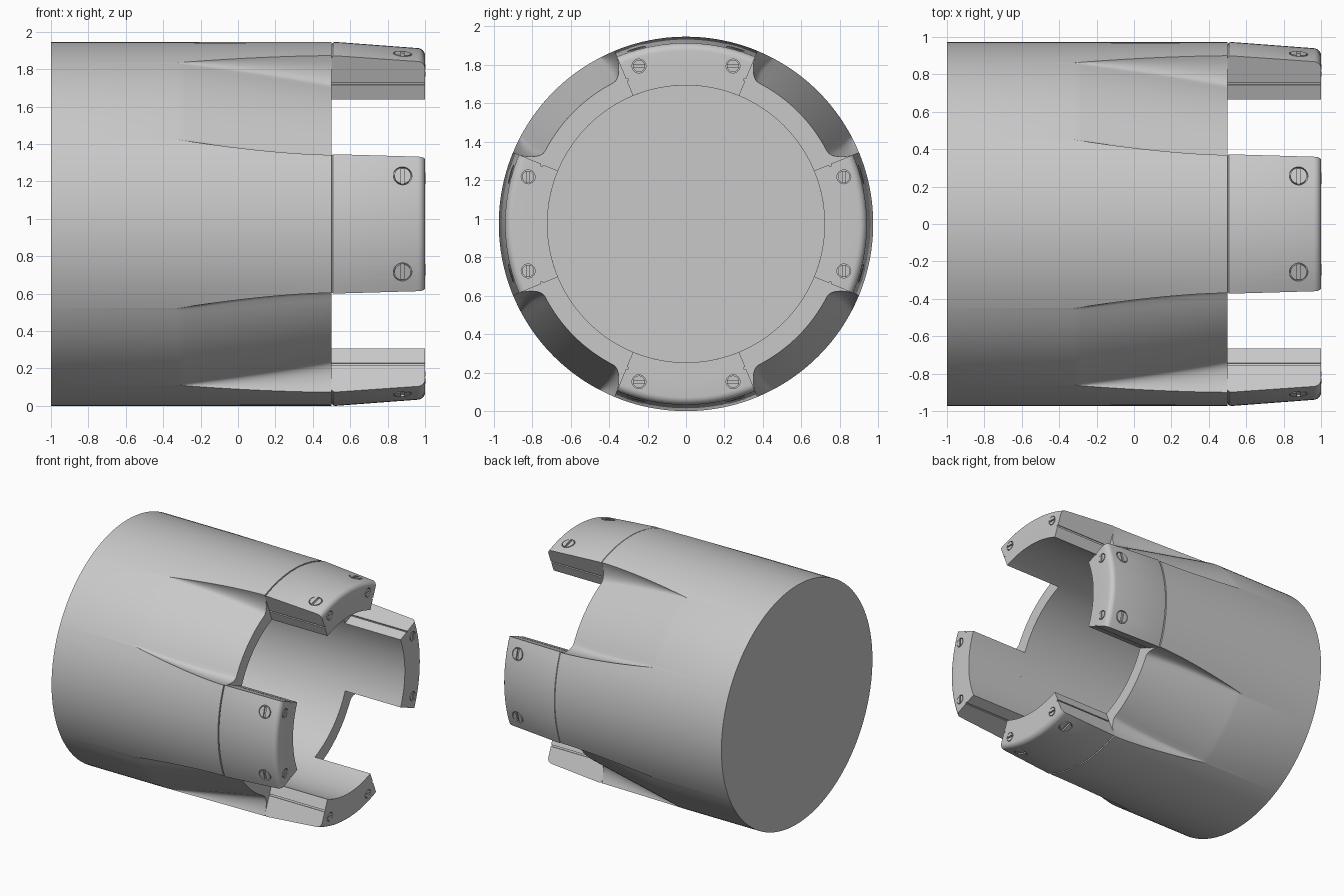
import bpy, bmesh
from math import sin, cos, pi, radians, acos
from mathutils import Matrix, Vector

cube = bpy.data.objects.get("Cube")
if cube:
    bpy.data.objects.remove(cube, do_unlink=True)

R, BORE, LIP = 0.9725, 0.72, 0.5      # outer radius, bore radius, body front plane
HALF = radians(22.5)                  # half angle of a jaw

grey = bpy.data.materials.new("plain_grey")
grey.use_nodes = True
grey.diffuse_color = (0.58, 0.58, 0.58, 1)
grey.node_tree.nodes["Principled BSDF"].inputs["Base Color"].default_value = (0.58, 0.58, 0.58, 1)


def polar(x, r, t):
    return Vector((x, r * sin(t), r * cos(t)))


def to_mesh(bm, name):
    bmesh.ops.recalc_face_normals(bm, faces=bm.faces)
    me = bpy.data.meshes.new(name)
    bm.to_mesh(me)
    bm.free()
    me.materials.append(grey)
    return me


def place(me, name, turn=0):
    me.shade_smooth()
    me.set_sharp_from_angle(angle=radians(30))
    ob = bpy.data.objects.new(name, me)
    ob.location.z = R
    ob.rotation_euler.x = turn
    bpy.context.collection.objects.link(ob)
    return ob


def skin(bm, rows, closed):
    """Bridge rows of points with quads and cap both ends."""
    vs = [[bm.verts.new(p) for p in row] for row in rows]
    n = len(vs[0])
    for a, b in zip(vs, vs[1:]):
        for i in range(n if closed else n - 1):
            j = (i + 1) % n
            bm.faces.new((a[i], a[j], b[j], b[i]))
    bm.faces.new(vs[0])
    bm.faces.new(vs[-1])


# Body: hollow cylinder with four tapering scoops between the jaws
def scoop_row(x):
    u = max(0.0, (x + 0.32) / (LIP + 0.32))
    depth = 0.148 * u
    edge = radians(27.6 - 5.3 * (1 - (1 - u) ** 1.6))
    fillet = radians(1 + 4 * u)
    half = [(edge * i / 8, 0) for i in range(8)]
    for i in range(9):
        p = pi / 2 * i / 8
        half.append((edge + fillet * (1 - cos(p)), depth * sin(p)))
    start = edge + fillet
    half += [(start + (pi / 4 - start) * i / 8, depth) for i in range(1, 9)]
    quarter = half + [(pi / 2 - a, d) for a, d in half[-2:0:-1]]
    return [(a + k * pi / 2, R - d) for k in range(4) for a, d in quarter]


stations = [-1, -0.32] + [-0.32 + 0.82 * i / 20 for i in range(1, 21)]
rows = [[polar(x, r, a) for a, r in scoop_row(x)] for x in stations]
angles = [a for a, r in scoop_row(LIP)]
rows += [[polar(x, BORE, a) for a in angles] for x in (LIP, -0.85)]
bm = bmesh.new()
skin(bm, rows, True)
place(to_mesh(bm, "body"), "body")


# Jaw: inner liner, side groove and tapered outer cover, swept round the axis
def sweep(bm, profile, half, steps=20):
    cols = []
    for i in range(steps + 1):
        t = -half + 2 * half * i / steps
        cols.append([polar(x, r, t) for x, r in profile])
    skin(bm, cols, True)


def slab(r0, r1):
    return [(LIP, r0), (1, r0), (1, r1), (LIP, r1)]


nose = [(0.96 + 0.04 * sin(pi / 2 * i / 6), 0.9 + 0.04 * cos(pi / 2 * i / 6)) for i in range(7)]
cover_profile = [(LIP, 0.816), (1, 0.816)] + nose[::-1] + [(0.52, 0.973), (0.508, 0.97), (LIP, 0.958)]

bm = bmesh.new()
sweep(bm, slab(BORE, 0.804), HALF)
sweep(bm, slab(0.8, 0.82), HALF - 0.012)
liner_mesh = to_mesh(bm, "jaw_liner")
bm = bmesh.new()
sweep(bm, cover_profile, HALF)
cover_mesh = to_mesh(bm, "jaw_cover")

# Screw frames: local z points out of the surface
spots = []
for s in (-1, 1):
    t = s * radians(15.8)
    tilt = Matrix.Rotation(radians(4), 4, 'Y')
    spots.append((Matrix.Translation(polar(0.88, 0.946, t)) @ Matrix.Rotation(-t, 4, 'X') @ tilt, 0.05))
    spots.append((Matrix.Translation(polar(1, 0.856, s * radians(16.6)))
                  @ Matrix.Rotation(pi / 2, 4, 'Y'), 0.036))

# Screw holes cut into the cover
bm = bmesh.new()
for m, r in spots:
    bmesh.ops.create_cone(bm, cap_ends=True, segments=32, radius1=r, radius2=r, depth=0.04, matrix=m)
cutter = place(to_mesh(bm, "screw_holes"), "screw_holes")
cutter.hide_render = True
cover = place(cover_mesh, "cover_blank")
mod = cover.modifiers.new("holes", 'BOOLEAN')
mod.object = cutter
mod.solver = 'EXACT'
bpy.context.view_layer.update()
cut_mesh = bpy.data.meshes.new_from_object(cover.evaluated_get(bpy.context.evaluated_depsgraph_get()))
for ob in (cover, cutter):
    bpy.data.objects.remove(ob, do_unlink=True)

# Slotted screw heads: two half discs on a base disc
bm = bmesh.new()
for m, r in spots:
    head, slot = r * 0.88, r * 0.16
    bmesh.ops.create_cone(bm, cap_ends=True, segments=32, radius1=head, radius2=head, depth=0.012,
                          matrix=m @ Matrix.Translation((0, 0, -0.016)))
    a = acos(slot / head)
    for turn in (0, pi):
        ring = [turn - a + 2 * a * i / 16 for i in range(17)]
        skin(bm, [[m @ Vector((head * cos(t), head * sin(t), z)) for t in ring]
                  for z in (-0.012, 0.002)], True)
screw_mesh = to_mesh(bm, "jaw_screws")

# Four jaws around the axis
for k, side in enumerate(("top", "front", "bottom", "back")):
    for me, part in ((liner_mesh, "liner"), (cut_mesh, "cover"), (screw_mesh, "screws")):
        place(me, f"{side}_jaw_{part}", k * pi / 2)
